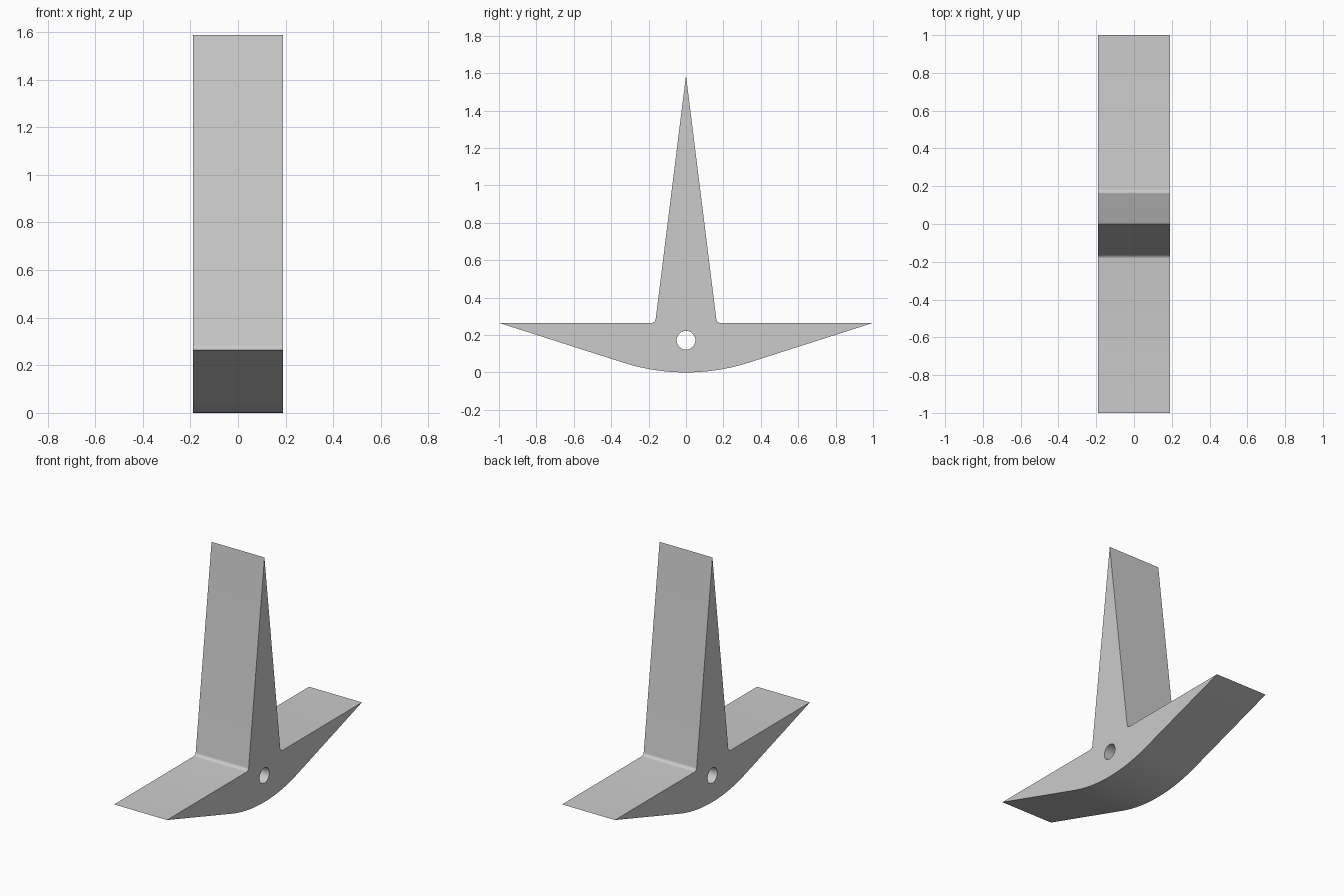
import bpy, bmesh
from math import sin, cos, atan, radians, pi
from mathutils import Matrix

if "Cube" in bpy.data.objects:
    bpy.data.objects.remove(bpy.data.objects["Cube"])

HALF_WIDTH = 0.19
DECK, TIP = 0.265, 1.588

# Half profile (y, z): belly arc, wing tip, root fillet, spike tip
slope = atan(0.32)
R = (0.32 - DECK) / (1 / cos(slope) - 1)
arc = [(R * sin(slope * i / 16), R - R * cos(slope * i / 16)) for i in range(17)]
r = 0.022
fillet = [(0.184 + r * cos(radians(a)), DECK + r + r * sin(radians(a)))
          for a in (270, 255, 240, 225, 210, 195, 187)]
half = arc + [(1.0, DECK)] + fillet + [(0.0, TIP)]
profile = half + [(-y, z) for y, z in reversed(half[1:-1])]

# Pivot hole outline
hole = [(0.05 * cos(2 * pi * i / 48), 0.172 + 0.05 * sin(2 * pi * i / 48)) for i in range(48)]

# Filled profile extruded across the width
curve = bpy.data.curves.new("anchor_profile", "CURVE")
curve.dimensions = "2D"
curve.fill_mode = "BOTH"
curve.extrude = HALF_WIDTH
for pts in (profile, hole):
    s = curve.splines.new("POLY")
    s.points.add(len(pts) - 1)
    for p, (y, z) in zip(s.points, pts):
        p.co = (y, z, 0, 1)
    s.use_cyclic_u = True
helper = bpy.data.objects.new("anchor_profile", curve)
bpy.context.collection.objects.link(helper)
bpy.context.view_layer.update()
mesh = bpy.data.meshes.new_from_object(helper.evaluated_get(bpy.context.evaluated_depsgraph_get()))
bpy.data.objects.remove(helper)

# Turn the profile upright and weld the caps to the walls
bm = bmesh.new()
bm.from_mesh(mesh)
bmesh.ops.transform(bm, verts=bm.verts,
                    matrix=Matrix(((0, 0, 1, 0), (1, 0, 0, 0), (0, 1, 0, 0), (0, 0, 0, 1))))
bmesh.ops.remove_doubles(bm, verts=bm.verts, dist=1e-5)
bmesh.ops.recalc_face_normals(bm, faces=bm.faces)
bm.to_mesh(mesh)
bm.free()

body = bpy.data.objects.new("winged_spike_body", mesh)
bpy.context.collection.objects.link(body)
bpy.context.view_layer.objects.active = body
body.select_set(True)
bpy.ops.object.shade_smooth_by_angle(angle=radians(30))
